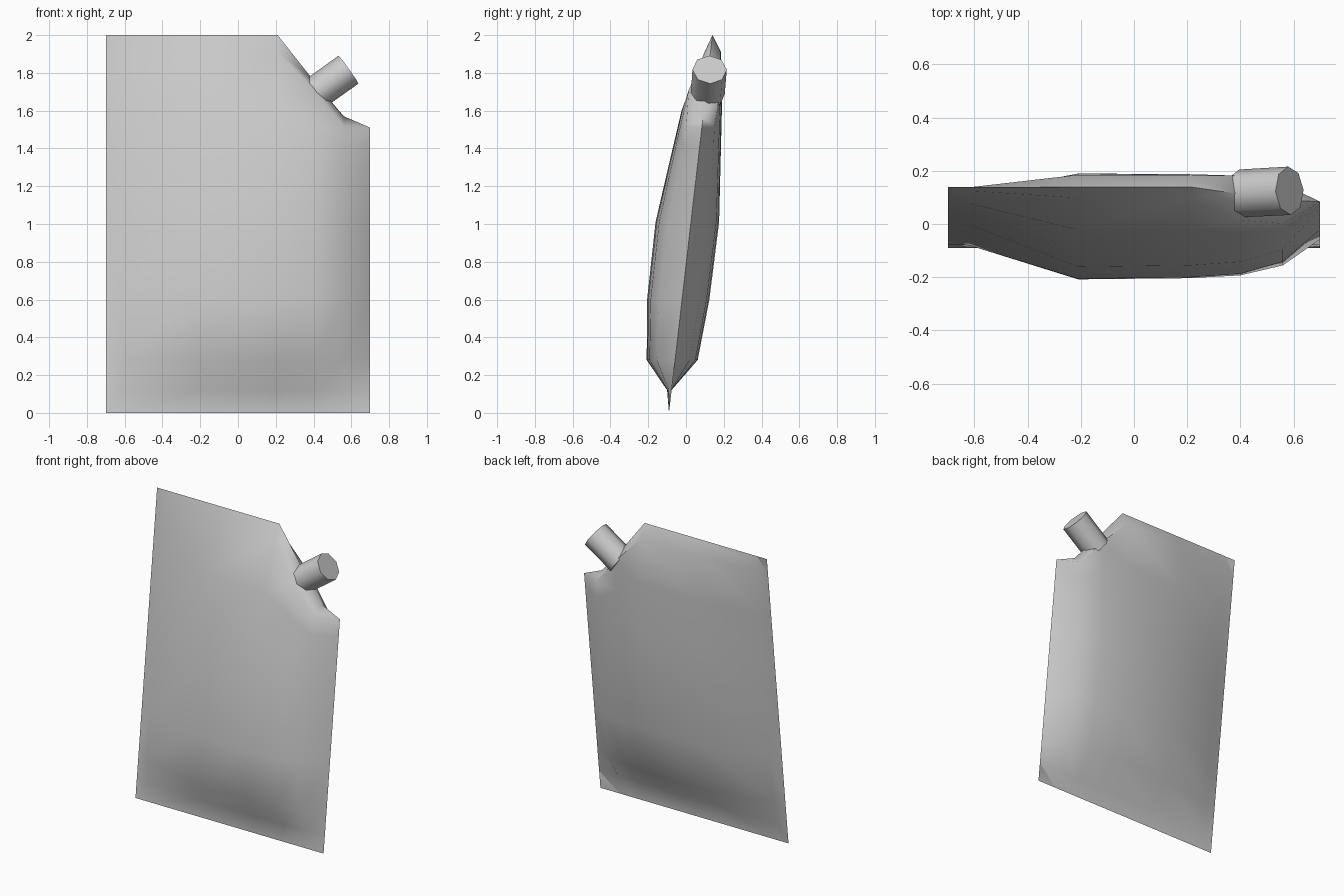
import bpy, bmesh, math
from mathutils import Vector

if "Cube" in bpy.data.objects:
    bpy.data.objects.remove(bpy.data.objects["Cube"])

# One plain grey for everything
grey = bpy.data.materials.new("pouch grey")
grey.use_nodes = True
colour = (0.6, 0.6, 0.6, 1)
grey.diffuse_color = colour
grey.node_tree.nodes["Principled BSDF"].inputs["Base Color"].default_value = colour

# Side profiles as (height, depth)
FRONT = [(0, -.09), (.12, -.1), (.29, -.215), (.63, -.205), (1.02, -.16), (1.7, 0), (2, .14)]
BACK = [(0, -.09), (.12, -.08), (.27, .06), (.57, .12), (1, .175), (1.6, .19), (1.9, .19), (2, .14)]
# Columns as (x, fullness, shoulder height, ridge height)
COLUMNS = [(-.7, 0, 1.91, 2), (-.62, .15, 1.91, 2), (-.21, 1, 1.91, 2), (.21, .97, 1.91, 2),
           (.4, .9, 1.71, 1.76), (.56, .65, 1.515, 1.57), (.7, 0, 1.51, 1.51)]
LEVELS = [0, .12, .28, .6, 1.01, 1.3]


def seam(z):
    return -.09 + .115 * z


def depth(profile, z):
    for (z0, y0), (z1, y1) in zip(profile, profile[1:]):
        if z <= z1:
            return y0 + (y1 - y0) * (z - z0) / (z1 - z0)
    return profile[-1][1]


def finish(bm, name, angle):
    bmesh.ops.remove_doubles(bm, verts=bm.verts, dist=.0005)
    bmesh.ops.recalc_face_normals(bm, faces=bm.faces)
    mesh = bpy.data.meshes.new(name)
    bm.to_mesh(mesh)
    bm.free()
    mesh.materials.append(grey)
    obj = bpy.data.objects.new(name, mesh)
    bpy.context.collection.objects.link(obj)
    bpy.ops.object.select_all(action='DESELECT')
    obj.select_set(True)
    bpy.context.view_layer.objects.active = obj
    bpy.ops.object.shade_smooth_by_angle(angle=math.radians(angle))


# Pouch: two bulging panels joined along the side, bottom and top seams
bm = bmesh.new()
for profile in (FRONT, BACK):
    grid = []
    for x, full, shoulder, ridge in COLUMNS:
        heights = LEVELS + [(LEVELS[-1] + shoulder) / 2, shoulder]
        column = []
        for z in heights:
            mid = seam(z)
            column.append(bm.verts.new((x, mid + (depth(profile, z) - mid) * full, z)))
        column.append(bm.verts.new((x, seam(ridge), ridge)))
        grid.append(column)
    for a, b in zip(grid, grid[1:]):
        for i in range(len(a) - 1):
            bm.faces.new((a[i], b[i], b[i + 1], a[i + 1]))
bmesh.ops.dissolve_degenerate(bm, edges=bm.edges, dist=.0005)
finish(bm, "pouch_body", 50)

# Spout: eight-sided tube standing out of the cut corner
base, tip = Vector((.4, .115, 1.685)), Vector((.585, .125, 1.817))
axis = tip - base
bm = bmesh.new()
bmesh.ops.create_cone(bm, cap_ends=True, segments=8, radius1=.09, radius2=.091, depth=axis.length)
bmesh.ops.rotate(bm, verts=bm.verts, matrix=axis.to_track_quat('Z', 'Y').to_matrix())
bmesh.ops.translate(bm, verts=bm.verts, vec=(base + tip) / 2)
finish(bm, "spout", 50)
